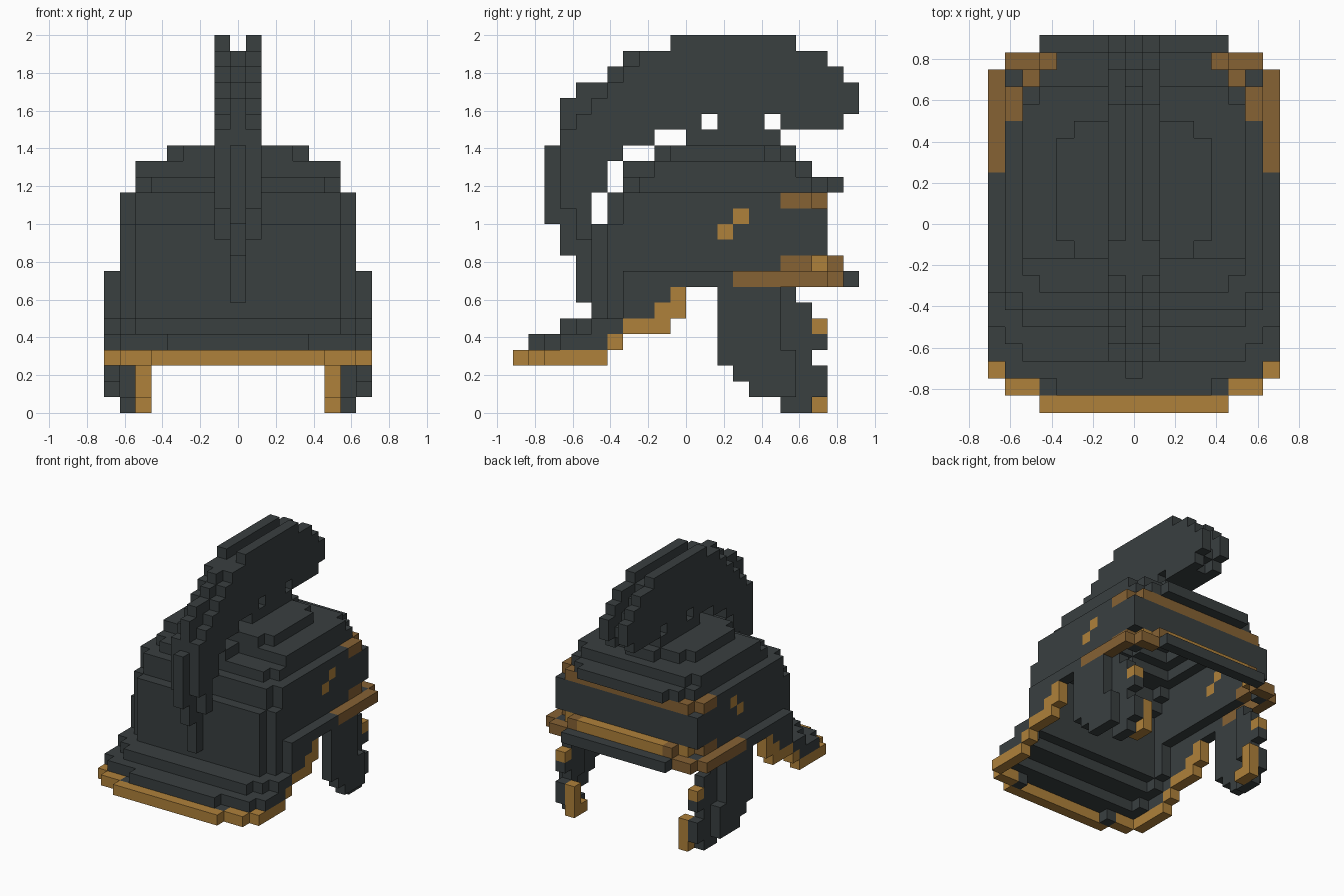
import bpy, bmesh
from mathutils import Vector

if "Cube" in bpy.data.objects:
    bpy.data.objects.remove(bpy.data.objects["Cube"])

U = 1 / 12  # edge length of one block


def material(name, rgb):
    m = bpy.data.materials.new(name)
    m.use_nodes = True
    m.diffuse_color = (*rgb, 1)
    bsdf = next(n for n in m.node_tree.nodes if n.type == 'BSDF_PRINCIPLED')
    bsdf.inputs["Base Color"].default_value = (*rgb, 1)
    bsdf.inputs["Roughness"].default_value = 0.8
    return m


DARK = material("dark_iron", (0.041, 0.050, 0.051))
GOLD = material("gold", (0.43, 0.22, 0.043))
BRONZE = material("bronze", (0.24, 0.122, 0.034))


def slab(half, y0, y1, z0, z1):
    """Blocks of a centred slab; half is the outermost block column."""
    return {(x, y, z) for x in range(-half, half + 1)
            for y in range(y0, y1) for z in range(z0, z1)}


def pair(x, y0, y1, z0, z1):
    """Blocks of one column strip mirrored to both sides."""
    return {(s * x, y, z) for s in (-1, 1) for y in range(y0, y1) for z in range(z0, z1)}


# Helmet layers: (z0, z1, [(half width, y0, y1), ...])
LAYERS = [
    (3, 4, [(8, -9, 9), (7, -10, 9), (5, -11, 9)]),
    (4, 5, [(8, -8, 9), (7, -9, 9), (4, -10, 9)]),
    (5, 6, [(8, -6, 9), (7, -7, 9), (6, -8, 9)]),
    (6, 8, [(8, -4, 9), (7, -5, 9), (6, -6, 9)]),
    (8, 9, [(8, -4, 9), (7, -5, 10), (6, -6, 10), (5, -6, 11)]),
    (9, 10, [(7, -5, 8), (6, -6, 9), (5, -6, 10)]),
    (10, 12, [(7, -5, 9), (6, -6, 9)]),
    (12, 13, [(7, -4, 9), (6, -5, 9)]),
    (13, 14, [(7, -4, 8), (6, -5, 9)]),
    (14, 15, [(6, -3, 8), (5, -4, 9), (4, -4, 10)]),
    (15, 16, [(6, -2, 7), (5, -2, 8), (1, -4, 8)]),
    (16, 17, [(4, -1, 5), (3, -2, 6), (1, -2, 7)]),
]
solid = set()
for z0, z1, rects in LAYERS:
    for half, y0, y1 in rects:
        solid |= slab(half, y0, y1, z0, z1)

# Hollow it out, keeping only blocks that show at a side or on top
NEAR = [(1, 0, 0), (-1, 0, 0), (0, 1, 0), (0, -1, 0), (0, 0, 1)]
shell = {(x, y, z) for x, y, z in solid
         if any((x + a, y + b, z + c) not in solid for a, b, c in NEAR)}

# Trim the lower wall to a stepped opening; its edge is gold
OPENING = {3: (-5, -11), 4: (-4, -5), 5: (-1, -4), 6: (0, -2), 7: (0, -1)}
shell = {v for v in shell if v[2] > 7 or v[1] < OPENING[v[2]][0]}
brim_corners = pair(5, -10, -9, 3, 4)
gold_rim = {v for v in shell if v[2] < 8 and v[1] >= OPENING[v[2]][1]} - brim_corners
gold_studs = pair(7, 2, 3, 11, 12) | pair(7, 3, 4, 12, 13) | pair(6, 8, 9, 9, 10)

# Bands round the open end: bronze, with a gold strip across the lower one
upper_band = {v for v in shell if v[2] == 13 and v[1] >= 6}
gold_strip = {v for v in shell if v[2] == 9 and v[1] == 9 and abs(v[0]) <= 4}
lower_band = {v for v in shell if v[2] == 9 and v[1] >= 6} - gold_studs - gold_strip
ledge_band = {v for v in shell if v[2] == 8 and
              ((abs(v[0]) == 8 and v[1] >= 3) or (v[1] == 9 and abs(v[0]) >= 5))}
helmet = shell - gold_rim - gold_studs - gold_strip - upper_band - lower_band - ledge_band

# Cheek guards curve inwards towards the open end
cheeks = (pair(8, 2, 6, 4, 8) | pair(8, 2, 7, 3, 4) | pair(8, 3, 7, 2, 3)
          | pair(8, 4, 7, 1, 2) | pair(7, 6, 7, 3, 8) | pair(7, 7, 8, 1, 7)
          | pair(7, 8, 9, 4, 5) | pair(7, 8, 9, 1, 3) | pair(7, 6, 8, 0, 1))
cheek_trim = pair(6, 8, 9, 0, 3) | pair(6, 7, 8, 0, 1) | pair(7, 8, 9, 5, 6)

# Crest rows: z, middle start, side start, middle end, side end
CREST = [
    (23, 0, -1, 0, 7), (22, -4, -3, 7, 9), (21, -5, -4, 8, 10), (20, -7, -5, 9, 11),
    (19, -8, -6, 10, 11), (18, -8, -7, 9, 10), (17, -8, -8, -2, -2),
    (16, -9, -8, -4, -4), (15, -9, -8, -5, -5), (14, -9, -8, -5, -5),
    (13, -9, -8, -6, -6), (12, -9, -7, -6, -6), (11, -8, -7, -6, -6),
    (10, -8, 0, -6, 0), (9, -7, 0, -6, 0), (8, -7, 0, -6, 0), (7, -7, 0, -6, 0),
]
crest_middle, crest_sides = set(), set()
for z, m0, s0, m1, s1 in CREST:
    crest_middle |= slab(0, m0, m1, z, z + 1)
    crest_sides |= pair(1, s0, s1, z, z + 1)
gaps = slab(1, 1, 2, 18, 19) | slab(1, 5, 6, 18, 19)
crest_middle -= gaps
crest_sides -= gaps
crest_mount = slab(1, 0, 6, 17, 18)

PARTS = [
    ("helmet_shell", helmet, DARK),
    ("brim_trim", gold_rim, GOLD),
    ("side_studs", gold_studs, GOLD),
    ("gold_strip", gold_strip, GOLD),
    ("upper_band", upper_band, BRONZE),
    ("lower_band", lower_band, BRONZE),
    ("ledge_band", ledge_band, BRONZE),
    ("cheek_guards", cheeks, DARK),
    ("cheek_trim", cheek_trim, GOLD),
    ("crest_middle", crest_middle, DARK),
    ("crest_sides", crest_sides, DARK),
    ("crest_mount", crest_mount, DARK),
]
everything = set().union(*(blocks for _, blocks, _ in PARTS))


def build(name, blocks, mat):
    """Skin a set of blocks, leaving out faces pressed against other blocks."""
    bm = bmesh.new()
    for b in blocks:
        for axis in range(3):
            for sign in (-1, 1):
                n = [0, 0, 0]
                n[axis] = sign
                if tuple(p + q for p, q in zip(b, n)) in everything:
                    continue
                centre = Vector((b[0], b[1] + 0.5, b[2] + 0.5)) + Vector(n) * 0.5
                u, v = Vector((0, 0, 0)), Vector((0, 0, 0))
                u[(axis + 1) % 3] = 0.5
                v[(axis + 2) % 3] = 0.5 * sign
                corners = (-u - v, u - v, u + v, -u + v)
                bm.faces.new([bm.verts.new((centre + c) * U) for c in corners])
    bmesh.ops.remove_doubles(bm, verts=bm.verts[:], dist=0.001)
    bmesh.ops.dissolve_limit(bm, angle_limit=0.01, verts=bm.verts[:], edges=bm.edges[:])
    mesh = bpy.data.meshes.new(name)
    bm.to_mesh(mesh)
    bm.free()
    mesh.materials.append(mat)
    bpy.context.collection.objects.link(bpy.data.objects.new(name, mesh))


for part in PARTS:
    build(*part)
